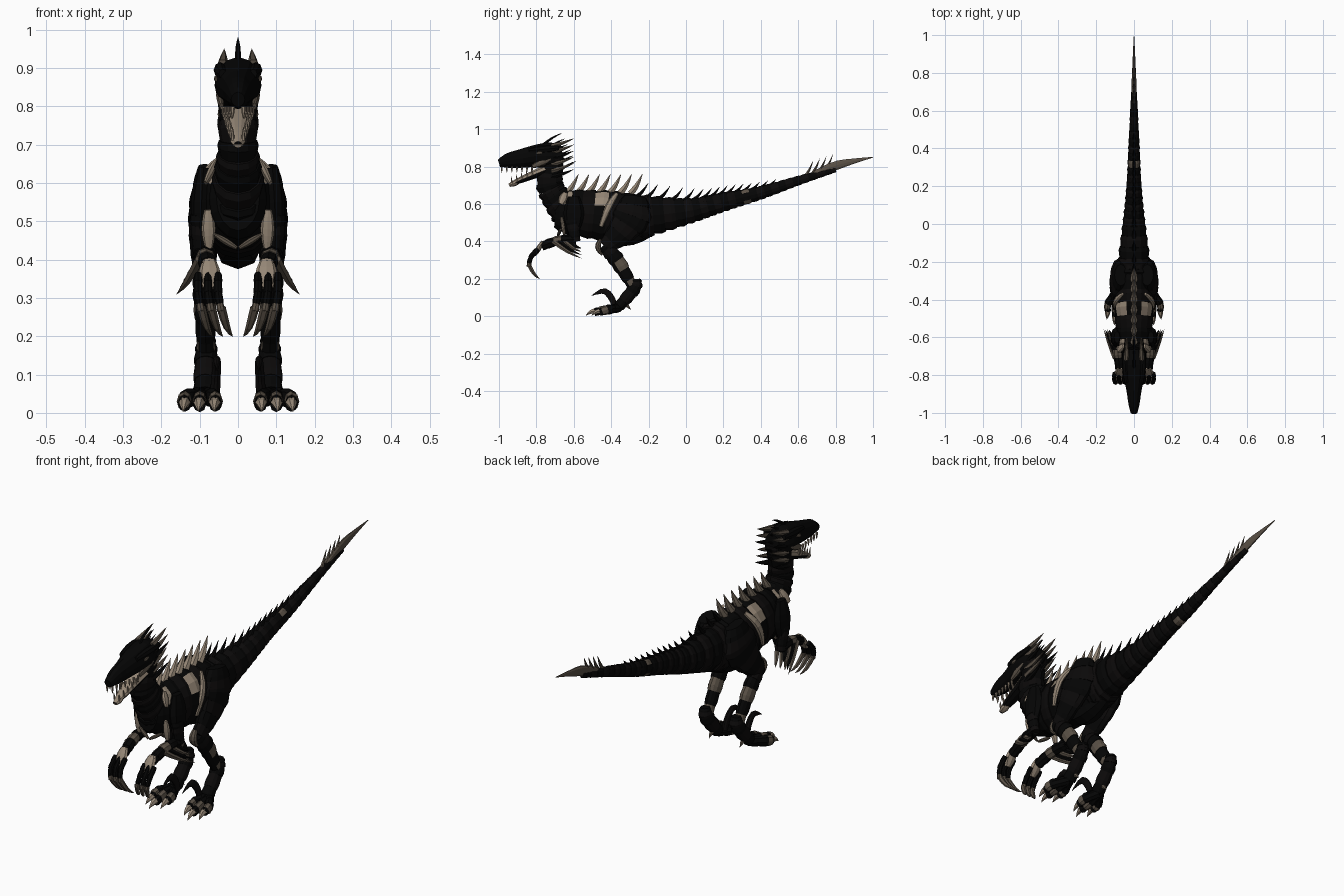
import bpy, bmesh, math
from mathutils import Vector

if "Cube" in bpy.data.objects:
    bpy.data.objects.remove(bpy.data.objects["Cube"], do_unlink=True)


def material(name, red, green, blue):
    colour = (red, green, blue, 1)
    mat = bpy.data.materials.new(name)
    mat.use_nodes = True
    mat.diffuse_color = colour
    shader = mat.node_tree.nodes["Principled BSDF"]
    shader.inputs["Base Color"].default_value = colour
    shader.inputs["Roughness"].default_value = .7
    return mat


BLACK, CHARCOAL, BONE, DULL = range(4)
MATERIALS = [material("black", .0015, .0015, .0015),
             material("charcoal", .0035, .003, .003),
             material("bone", .3, .24, .18),
             material("dull_bone", .1, .08, .06)]


def sample(path, t):
    """Smooth point on a path of (x, y, z, width, depth) stations, t in 0..1."""
    place = min(max(t, 0), 1) * (len(path) - 1)
    i = min(int(place), len(path) - 2)
    f = place - i
    before, start = path[max(i - 1, 0)], path[i]
    end, after = path[i + 1], path[min(i + 2, len(path) - 1)]
    return [.5 * (2 * q + (r - p) * f + (2 * p - 5 * q + 4 * r - w) * f ** 2
                  + (3 * q - p - 3 * r + w) * f ** 3)
            for p, q, r, w in zip(before, start, end, after)]


def loft(bm, stations, mat, sides):
    """Closed skin over elliptical sections; mat is an index or a rule on the angle."""
    points = [Vector(station[:3]) for station in stations]
    last = len(points) - 1
    rings = []
    for i, (*_, width, depth) in enumerate(stations):
        along = (points[min(i + 1, last)] - points[max(i - 1, 0)]).normalized()
        across = (Vector((1, 0, 0)) - along * along.x).normalized()
        up = across.cross(along)
        angles = [math.tau * k / sides for k in range(sides)]
        rings.append([bm.verts.new(points[i] + across * math.cos(angle) * width
                                   + up * math.sin(angle) * depth) for angle in angles])
    for low, high in zip(rings, rings[1:]):
        for k in range(sides):
            j = (k + 1) % sides
            face = bm.faces.new((low[k], low[j], high[j], high[k]))
            height = math.sin(math.tau * (k + .5) / sides)
            face.material_index = mat(height) if callable(mat) else mat
    for ring in (rings[0], rings[-1]):
        bm.faces.new(ring).material_index = BLACK if callable(mat) else mat


def finish(name, bm):
    bmesh.ops.recalc_face_normals(bm, faces=bm.faces)
    mesh = bpy.data.meshes.new(name)
    bm.to_mesh(mesh)
    bm.free()
    for mat in MATERIALS:
        mesh.materials.append(mat)
    bpy.context.collection.objects.link(bpy.data.objects.new(name, mesh))


def solid(name, path, mat=BLACK, steps=8, sides=10):
    bm = bmesh.new()
    loft(bm, [sample(path, i / steps) for i in range(steps + 1)], mat, sides)
    finish(name, bm)


def plate(name, start, end, width, depth, mat, bow=(0, 0, 0), steps=6):
    """Armour plate between two points, fullest and bowed out in its middle."""
    bm = bmesh.new()
    stations = []
    for i in range(steps + 1):
        bulge = math.sin(math.pi * i / steps)
        centre = Vector(start).lerp(Vector(end), i / steps) + Vector(bow) * bulge
        size = .55 + .45 * bulge
        stations.append((*centre, width * size, depth * size))
    loft(bm, stations, mat, 8)
    finish(name, bm)


def alternate(i):
    return BLACK if i % 2 == 0 else CHARCOAL


def plated(name, path, count, rule=alternate, sides=12, flare=.1):
    """Overlapping armour bands, each one flaring over the next."""
    bm = bmesh.new()
    for i in range(count):
        band = []
        for t, scale in ((i - .1, 1 - flare), (i + .75, 1 + flare / 2), (i + 1.1, 1)):
            *centre, width, depth = sample(path, t / count)
            band.append((*centre, width * scale, depth * scale))
        loft(bm, band, rule(i), sides)
    finish(name, bm)


def spikes(name, items):
    """Curved spikes from (base, tip, radius, sag, material)."""
    bm = bmesh.new()
    for base, tip, radius, sag, mat in items:
        stations = []
        for t in (0, .25, .5, .75, 1):
            centre = Vector(base).lerp(Vector(tip), t)
            centre.z += sag * math.sin(math.pi * t)
            size = radius * (1 - .95 * t ** 2)
            stations.append((*centre, size, size))
        loft(bm, stations, mat, 6)
    finish(name, bm)


# Torso with bone saddle patches over the ribs
def rib_rule(i):
    def patch(height):
        if height < 0:
            return DULL if -.8 < height < -.6 else BLACK
        return BONE if .45 < height < .97 else BLACK
    return patch if i in (1, 4) else alternate(i)


plated("torso", [(0, -.7, .56, .06, .09), (0, -.62, .555, .09, .12), (0, -.5, .545, .1, .13),
                 (0, -.36, .53, .1, .135), (0, -.2, .53, .085, .11)], 8, rib_rule, 16, .06)
plated("neck", [(0, -.63, .56, .075, .1), (0, -.7, .64, .06, .075), (0, -.73, .72, .05, .07),
                (0, -.7, .86, .05, .05)], 8)
plate("hip_belly", (0, -.46, .45), (0, -.2, .45), .06, .055, BLACK, (0, 0, -.02))

# Tail and its blade
TAIL = [(0, -.27, .53, .095, .125), (0, 0, .56, .06, .07), (0, .2, .61, .04, .05),
        (0, .4, .66, .03, .035), (0, .6, .725, .02, .025), (0, .8, .785, .01, .015)]


def tail_rule(i):
    return (lambda height: DULL if abs(height) > .4 else BLACK) if i == 13 else alternate(i)


plated("tail", TAIL, 26, tail_rule)
solid("tail_blade", [(0, .68, .76, .01, .015), (0, .8, .805, .01, .025),
                     (0, .9, .83, .006, .014), (0, 1, .85, .001, .002)], DULL)

# Dorsal spikes
spikes("back_spikes", [((0, y, .655), (0, y + .065, .76), .019, -.012, BONE)
                       for y in (.057 * i - .64 for i in range(7))])
ridge = []
for i in range(15):
    _, y, z, _, depth = sample(TAIL, (i + .4) / 23)
    top = z + depth
    ridge.append(((0, y - .01, top - .015), (0, y + .055, top + .06 - .002 * i),
                  .012, -.01, alternate(i)))
spikes("tail_spikes", ridge)
spikes("tail_end_spikes", [((0, y, .3 * y + .56), (0, y + .04, .3 * y + .64), .009, -.008, DULL)
                           for y in (.64, .675, .71, .745)])

# Skull and jaw
solid("skull", [(0, -.66, .86, .04, .05), (0, -.73, .855, .06, .075), (0, -.8, .857, .058, .06),
                (0, -.88, .843, .04, .05), (0, -.95, .832, .03, .04), (0, -1, .818, .018, .02)],
      BLACK, 12, 12)
solid("lower_jaw", [(0, -.73, .79, .045, .03), (0, -.88, .73, .026, .018), (0, -.945, .7, .01, .01)],
      lambda height: BONE if height < -.3 else BLACK)
plate("chin_plate", (0, -.89, .72), (0, -.945, .7), .02, .015, BONE)

# Teeth and crest
teeth, crest = [], []
for s in (-1, 1):
    for i in range(7):
        y, x = .027 * i - .985, s * (.014 + .004 * i)
        teeth.append(((x, y, .8), (x, y, .767), .006, 0, BONE))
        if i < 5:
            z = .712 + .011 * i
            teeth.append(((x, y + .055, z), (x, y + .05, z + .035), .005, 0, BONE))
    plate("cheek_plate", (s * .05, -.72, .845), (s * .043, -.82, .8), .01, .018, DULL)
    plate("brow_plate", (s * .05, -.68, .9), (s * .04, -.84, .885), .018, .022, BLACK)
    plate("eye", (s * .057, -.8, .87), (s * .057, -.77, .875), .006, .008, DULL)
    for i in range(6):
        z = .91 - .033 * i
        crest.append(((s * .04, -.72, z), (s * (.036 + .006 * (i % 3)), -.6, z + .04),
                      .013, -.004, DULL if i % 3 < 2 else BLACK))
for i in range(6):
    y, z = .015 * i - .76, .92 - .03 * i
    crest.append(((0, y, z), (0, y + .1, z + .06), .008, .006, alternate(i)))
spikes("teeth", teeth)
spikes("crest_spikes", crest)


# Limbs, built once per side
def build_limbs(side, s):
    def at(x, *rest):
        return (s * x, *rest)

    def part(name):
        return side + "_" + name

    # Shoulder and chest
    plate(part("chest_strip"), at(.06, -.67, .465), at(.003, -.685, .43), .009, .009, DULL)
    plate(part("shoulder"), at(.09, -.6, .64), at(.1, -.6, .46), .028, .055, BLACK)
    plate(part("shoulder_plate"), at(.055, -.645, .66), at(.085, -.67, .6), .01, .022, BONE)

    # Arm
    plated(part("upper_arm"), [at(.1, -.61, .52, .025, .04), at(.095, -.59, .4, .022, .025)], 4)
    plate(part("arm_plate"), at(.078, -.665, .53), at(.076, -.65, .43), .018, .01, BONE)
    plated(part("forearm"), [at(.095, -.59, .41, .025, .026), at(.085, -.68, .405, .025, .026),
                             at(.075, -.77, .375, .023, .024)], 5,
           lambda i: DULL if i == 2 else BLACK, 8)
    plate(part("wrist_plate"), at(.075, -.765, .4), at(.073, -.81, .325), .028, .014, BONE)
    spikes(part("elbow_spikes"),
           [(at(.1, .03 * i - .71, .4), at(.16 - .009 * i, -.56, .31 + .018 * i),
             .013, -.008, DULL if i % 2 == 0 else BLACK) for i in range(4)])

    # Fingers
    claws = []
    for x in (.052, .078, .104):
        plated(part("finger"), [at(x, -.79, .36, .011, .014), at(x, -.83, .315, .011, .013),
                                at(x - .008, -.84, .265, .01, .012)], 4,
               lambda i: DULL if i == 3 else BLACK, 8)
        claws.append((at(x - .008, -.84, .275), at(x - .038, -.78, .2), .012, -.014, DULL))
    spikes(part("finger_claws"), claws)

    # Thigh, shin and ankle
    plated(part("thigh"), [at(.07, -.27, .64, .035, .06), at(.085, -.29, .54, .043, .105),
                           at(.09, -.35, .45, .037, .075), at(.087, -.43, .37, .03, .04)], 6, flare=.05)
    plate(part("hip_plate"), at(.06, -.37, .655), at(.096, -.455, .48), .012, .018, BONE,
          (.02 * s, 0, .02))
    plate(part("knee_plate"), at(.087, -.455, .41), at(.087, -.445, .33), .02, .016, DULL,
          (0, -.02, 0))
    plated(part("shin"), [at(.087, -.44, .38, .03, .035), at(.087, -.37, .3, .03, .042),
                          at(.083, -.285, .16, .022, .026)], 6,
           lambda i: (lambda back: DULL if back > -.3 else BLACK) if i in (3, 5) else alternate(i))
    plated(part("ankle"), [at(.083, -.265, .2, .022, .024), at(.083, -.275, .15, .03, .036),
                           at(.086, -.36, .05, .03, .028)], 5)
    spikes(part("heel_spikes"), [(at(.083, -.29, .16), at(.083, -.245, .13), .016, 0, BLACK),
                                 (at(.083, -.335, .08), at(.083, -.295, .035), .014, 0, DULL)])

    # Foot
    claws = []
    for x, y in ((.06, -.46), (.1, -.49), (.138, -.46)):
        plated(part("toe"), [at(.09, -.35, .045, .02, .022), at(x, -.42, .035, .019, .026),
                             at(x, y, .022, .016, .02)], 4,
               lambda i: DULL if i == 2 else BLACK, 8)
        claws.append((at(x, y + .01, .027), at(x * 1.04, y - .045, .004), .016, .008, BONE))
    spikes(part("toe_claws"), claws)
    solid(part("sickle_claw"), [at(.06, -.38, .05, .013, .016), at(.057, -.4, .1, .012, .018),
                                at(.055, -.44, .135, .01, .016), at(.054, -.505, .11, .001, .001)],
          CHARCOAL)


for side, sign in (("left", 1), ("right", -1)):
    build_limbs(side, sign)
